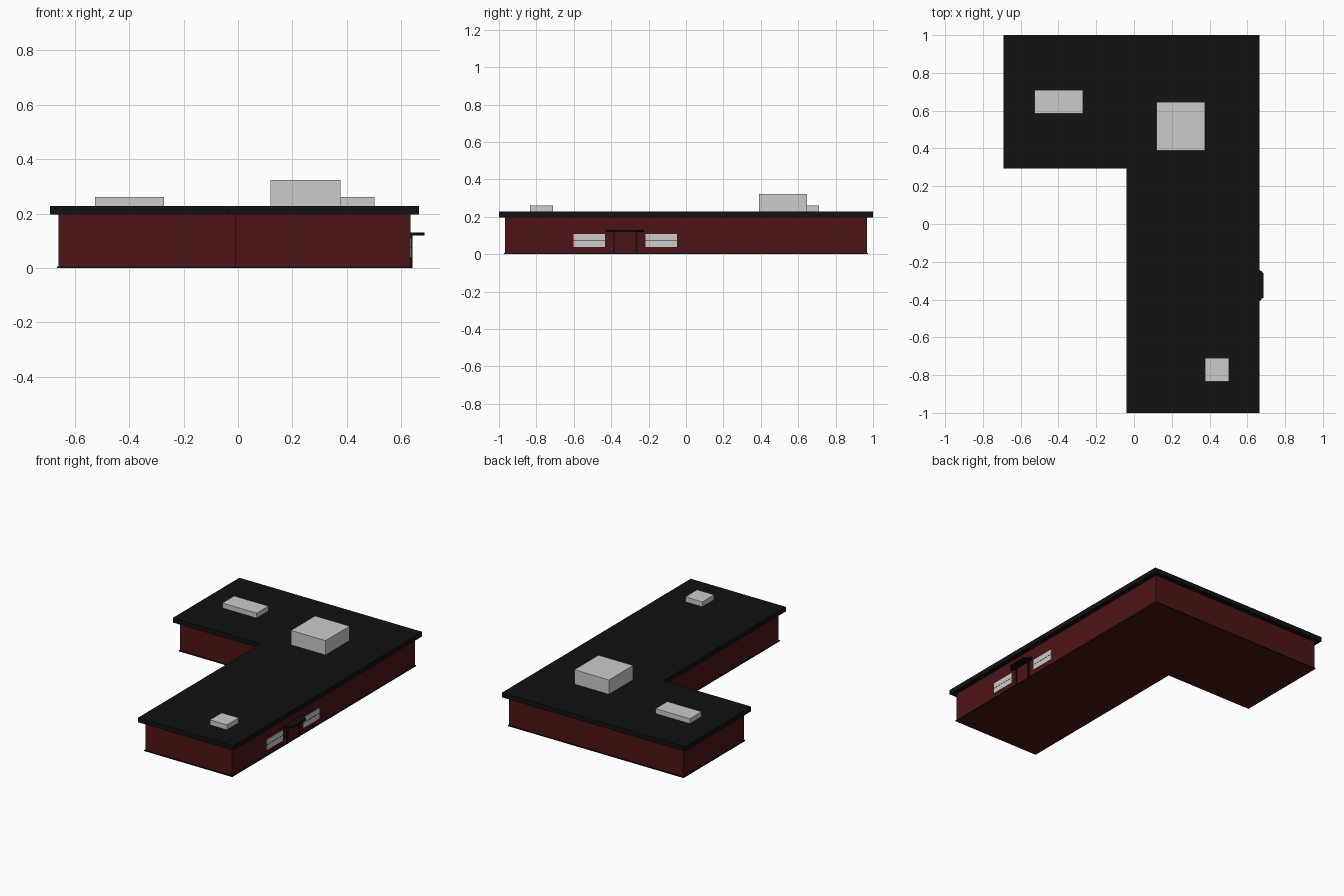
import bpy
import bmesh

if "Cube" in bpy.data.objects:
    bpy.data.objects.remove(bpy.data.objects["Cube"])


def material(name, color):
    m = bpy.data.materials.new(name)
    m.diffuse_color = (*color, 1)
    m.use_nodes = True
    m.node_tree.nodes["Principled BSDF"].inputs["Base Color"].default_value = m.diffuse_color
    return m


RED = material("dark_red", (0.075, 0.007, 0.008))
BLACK = material("black", (0.006, 0.006, 0.006))


def prism(name, outline, z0, z1, mat=None):
    """Extrude a flat outline (counter-clockwise) from z0 to z1."""
    bm = bmesh.new()
    face = bm.faces.new([bm.verts.new((x, y, z0)) for x, y in outline])
    ext = bmesh.ops.extrude_face_region(bm, geom=[face], use_keep_orig=True)
    for v in ext["geom"]:
        if isinstance(v, bmesh.types.BMVert):
            v.co.z = z1
    bmesh.ops.recalc_face_normals(bm, faces=bm.faces)
    mesh = bpy.data.meshes.new(name)
    bm.to_mesh(mesh)
    bm.free()
    ob = bpy.data.objects.new(name, mesh)
    bpy.context.collection.objects.link(ob)
    if mat:
        mesh.materials.append(mat)
    return ob


def box(name, x0, x1, y0, y1, z0, z1, mat=None):
    return prism(name, [(x0, y0), (x1, y0), (x1, y1), (x0, y1)], z0, z1, mat)


def l_shape(inset):
    """Building footprint, pulled in from the roof edge by inset."""
    i = inset
    return [(-0.04 + i, -1 + i), (0.665 - i, -1 + i), (0.665 - i, 1 - i),
            (-0.69 + i, 1 - i), (-0.69 + i, 0.295 + i), (-0.04 + i, 0.295 + i)]


# Main building
prism("walls", l_shape(0.031), 0, 0.2, RED)
prism("roof", l_shape(0), 0.196, 0.227, BLACK)

# Thin trim strip around the foot of the walls
outer, inner = l_shape(0.026), l_shape(0.032)
for k in range(6):
    n = (k + 1) % 6
    prism(f"base_trim_{k}", [outer[k], outer[n], inner[n], inner[k]], 0, 0.006, BLACK)

# Rooftop units
box("roof_unit_wide", -0.526, -0.271, 0.585, 0.71, 0.225, 0.26)
box("roof_unit_large", 0.119, 0.376, 0.39, 0.646, 0.225, 0.323)
box("roof_unit_small", 0.376, 0.502, -0.835, -0.71, 0.225, 0.26)

# Entrance canopy and posts on the right side
C = -0.325
prism("canopy", [(0.63, C - 0.1), (0.645, C - 0.1), (0.685, C - 0.065),
                 (0.685, C + 0.065), (0.645, C + 0.1), (0.63, C + 0.1)], 0.12, 0.13, BLACK)
for side in (-1, 1):
    y = C + side * 0.06
    box("door_post", 0.63, 0.641, y - 0.005, y + 0.005, 0, 0.122, BLACK)

    # Two-pane window with thin dark bar between panes
    w = C + side * 0.193
    y0, y1 = w - 0.084, w + 0.084
    box("window_pane_lower", 0.63, 0.637, y0, y1, 0.038, 0.073)
    box("window_pane_upper", 0.63, 0.637, y0, y1, 0.075, 0.109)
    box("window_bar", 0.63, 0.638, y0, y1, 0.073, 0.075, BLACK)
